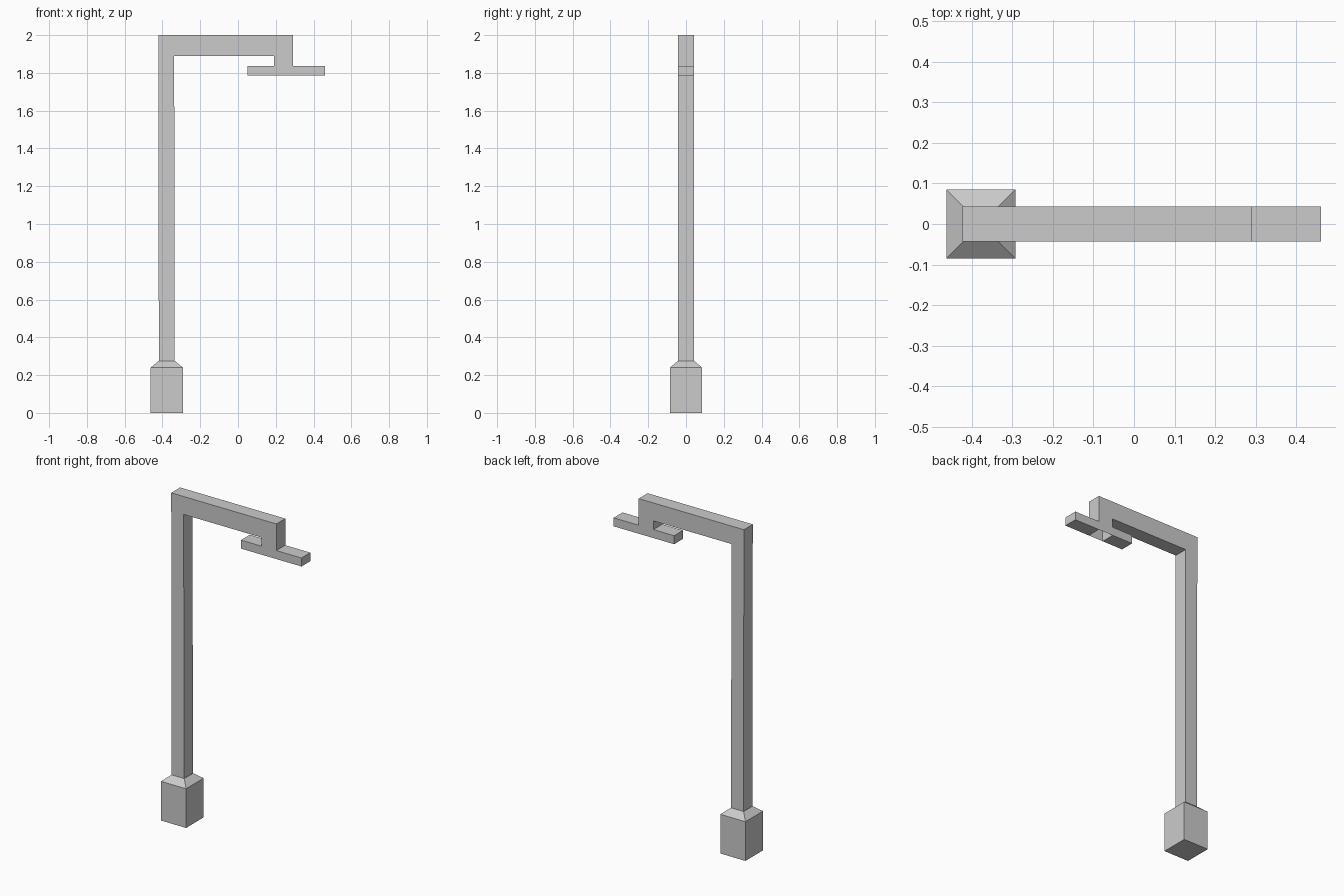
import bpy, bmesh

if "Cube" in bpy.data.objects:
    bpy.data.objects.remove(bpy.data.objects["Cube"])


def finish(name, bm):
    bmesh.ops.recalc_face_normals(bm, faces=bm.faces)
    mesh = bpy.data.meshes.new(name)
    bm.to_mesh(mesh)
    bm.free()
    obj = bpy.data.objects.new(name, mesh)
    bpy.context.collection.objects.link(obj)
    return obj


def loft(name, rings):
    """Square rings (centre x, half width, z) bridged upward; closed below, open above."""
    bm = bmesh.new()
    loops = [[bm.verts.new((cx + sx * h, sy * h, z))
              for sx, sy in ((-1, -1), (1, -1), (1, 1), (-1, 1))]
             for cx, h, z in rings]
    bm.faces.new(loops[0])
    for low, high in zip(loops, loops[1:]):
        for i in range(4):
            j = (i + 1) % 4
            bm.faces.new((low[i], low[j], high[j], high[i]))
    return finish(name, bm)


def extrude_profile(name, outline, half, open_edges):
    """Extrude an xz outline along y, leaving the listed edges without a wall."""
    bm = bmesh.new()
    front = [bm.verts.new((x, -half, z)) for x, z in outline]
    back = [bm.verts.new((x, half, z)) for x, z in outline]
    bm.faces.new(front)
    bm.faces.new(back)
    n = len(outline)
    for i in range(n):
        if i not in open_edges:
            j = (i + 1) % n
            bm.faces.new((front[i], front[j], back[j], back[i]))
    return finish(name, bm)


HALF = 0.043

# Footing block with a bevelled shoulder
loft("base", [(-0.377, 0.085, 0), (-0.377, 0.085, 0.24), (-0.377, HALF, 0.275)])

# Post, horizontal arm, drop and lamp head in one folded outline
extrude_profile("post_arm_and_lamp", [
    (-0.419, 0.275), (-0.335, 0.275),
    (-0.338, 1.89), (0.19, 1.89),
    (0.19, 1.837), (0.05, 1.837), (0.05, 1.785), (0.19, 1.785),
    (0.29, 1.785), (0.46, 1.785), (0.46, 1.837), (0.29, 1.837),
    (0.29, 2.0), (-0.422, 2.0)], HALF, {0, 7})

# Side walls of the open socket under the lamp
bm = bmesh.new()
for x in (0.19, 0.29):
    bm.faces.new([bm.verts.new((x, y, z)) for y, z in
                  ((-HALF, 1.785), (HALF, 1.785), (HALF, 1.837), (-HALF, 1.837))])
finish("lamp_socket", bm)
